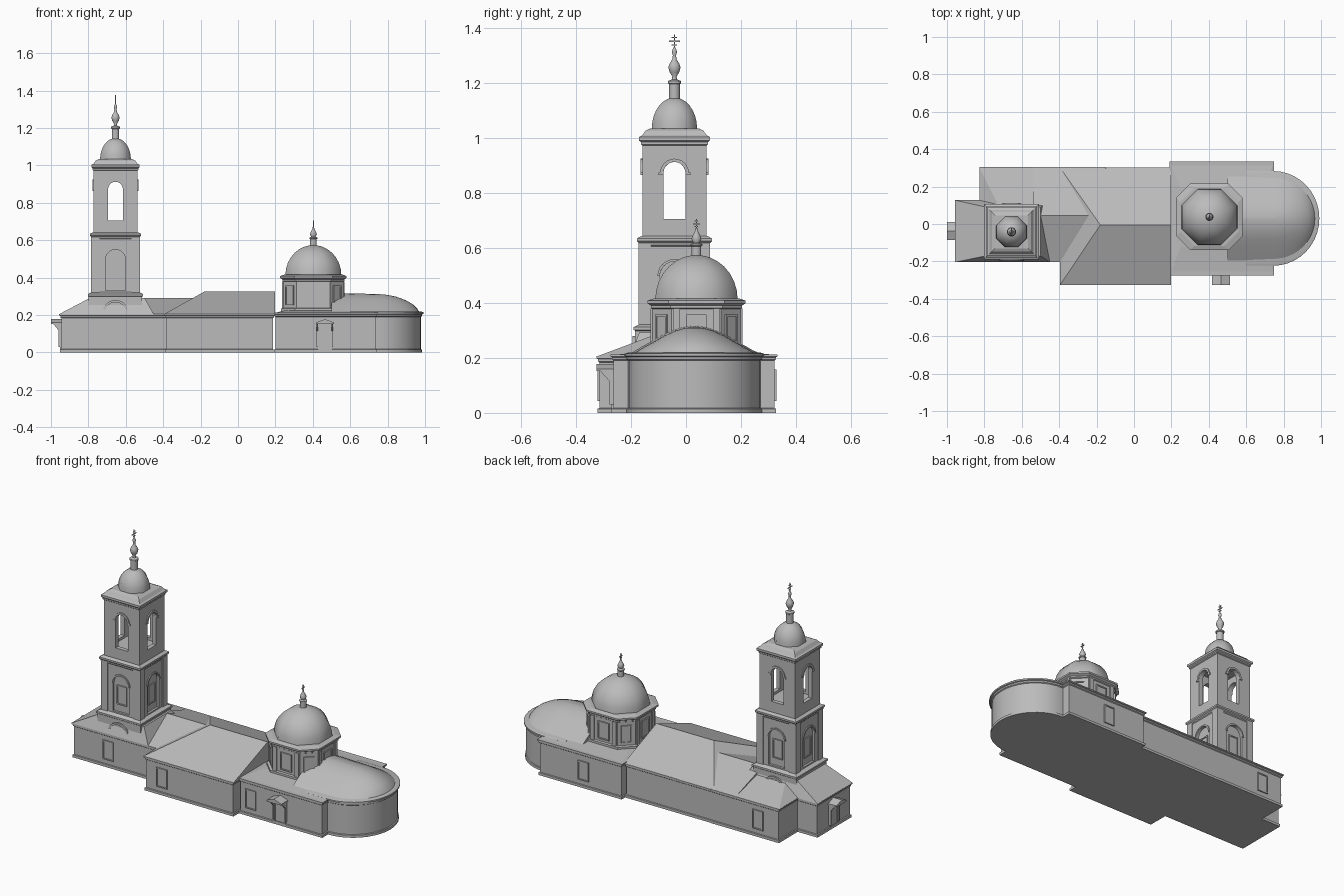
import bpy, bmesh, math
from mathutils import Matrix

if "Cube" in bpy.data.objects:
    bpy.data.objects.remove(bpy.data.objects["Cube"])

stone = bpy.data.materials.new("grey stone")
stone.diffuse_color = (0.5, 0.5, 0.5, 1)
stone.use_nodes = True
stone.node_tree.nodes["Principled BSDF"].inputs["Base Color"].default_value = stone.diffuse_color


def mesh(name, verts, faces, smooth=None):
    bm = bmesh.new()
    vs = [bm.verts.new(v) for v in verts]
    for f in faces:
        bm.faces.new([vs[i] for i in f])
    bmesh.ops.remove_doubles(bm, verts=bm.verts, dist=1e-5)
    bmesh.ops.recalc_face_normals(bm, faces=bm.faces)
    me = bpy.data.meshes.new(name)
    bm.to_mesh(me)
    bm.free()
    me.materials.append(stone)
    ob = bpy.data.objects.new(name, me)
    bpy.context.collection.objects.link(ob)
    if smooth:
        bpy.ops.object.select_all(action='DESELECT')
        ob.select_set(True)
        bpy.context.view_layer.objects.active = ob
        bpy.ops.object.shade_smooth_by_angle(angle=math.radians(smooth))
    return ob


def loft(name, rings, smooth=None):
    n = len(rings[0])
    faces = [[k * n + i, k * n + (i + 1) % n, (k + 1) * n + (i + 1) % n, (k + 1) * n + i]
             for k in range(len(rings) - 1) for i in range(n)]
    faces += [list(range(n))[::-1], [(len(rings) - 1) * n + i for i in range(n)]]
    return mesh(name, [v for r in rings for v in r], faces, smooth)


def rect(x0, x1, y0, y1, z, o=0):
    return [(x0 - o, y0 - o, z), (x1 + o, y0 - o, z), (x1 + o, y1 + o, z), (x0 - o, y1 + o, z)]


def box(name, x0, x1, y0, y1, z0, z1):
    return loft(name, [rect(x0, x1, y0, y1, z0), rect(x0, x1, y0, y1, z1)])


def steps(name, cx, cy, profile):
    # square stack with half widths and heights
    return loft(name, [rect(cx - h, cx + h, cy - h, cy + h, z) for h, z in profile])


def lathe(name, cx, cy, profile, n=16, smooth=50):
    return loft(name, [[(cx + r * math.cos((i + .5) * math.tau / n),
                         cy + r * math.sin((i + .5) * math.tau / n), z) for i in range(n)]
                       for r, z in profile], smooth)


def arch_outline(w, z0, z1, n=10):
    # half width, sill, crown
    pts = [(-w, z0), (w, z0)]
    return pts + [(w * math.cos(a), z1 - w + w * math.sin(a))
                  for a in (math.pi * i / n for i in range(n + 1))]


def side(cx, cy, q):
    # local -y faces outward, turned by q quarter turns
    return Matrix.Translation((cx, cy, 0)) @ Matrix.Rotation(q * math.pi / 2, 4, 'Z')


def panel(name, mat, outline, y0, y1):
    ob = loft(name, [[(x, y, z) for x, z in outline] for y in (y0, y1)])
    ob.data.transform(mat)
    return ob


def band(name, mat, r0, r1, zc, y0, y1, n=12):
    arc = [math.pi * i / n for i in range(n + 1)]
    pts = [(r1 * math.cos(a), zc + r1 * math.sin(a)) for a in arc]
    pts += [(r0 * math.cos(a), zc + r0 * math.sin(a)) for a in reversed(arc)]
    return panel(name, mat, pts, y0, y1)


def cut(ob, cutters):
    bpy.context.view_layer.objects.active = ob
    for c in cutters:
        m = ob.modifiers.new("cut", 'BOOLEAN')
        m.operation, m.solver, m.object = 'DIFFERENCE', 'EXACT', c
        bpy.ops.object.modifier_apply(modifier=m.name)
        bpy.data.objects.remove(c)


def window(name, mat, w, z0, z1):
    o = [(-w, z0), (w, z0), (w, z1), (-w, z1)]
    panel(name + "_pane", mat, o, -.003, .01)
    for s in (-1, 1):
        panel(name + "_jamb", mat, [(s * w, z0), (s * (w + .007), z0),
                                    (s * (w + .007), z1), (s * w, z1)], -.007, .01)
    for z in (z0 - .007, z1):
        panel(name + "_lintel", mat, [(-w - .007, z), (w + .007, z),
                                      (w + .007, z + .007), (-w - .007, z + .007)], -.007, .01)


# Walls with plinth and cornice
def walls(name, x0, x1, y0, y1, top=.205):
    prof = [(.006, 0), (.006, .015), (0, .017), (0, top - .022), (.005, top - .018),
            (.005, top - .01), (.011, top - .007), (.011, top)]
    loft(name, [rect(x0, x1, y0, y1, z, o) for o, z in prof])


walls("west_walls", -.945, -.38, -.192, .115)
walls("northwest_walls", -.815, -.525, 0, .292)
walls("nave_link_walls", -.53, -.38, -.192, .292)
walls("nave_walls", -.385, .188, -.315, .29)
walls("east_walls", .2, .738, -.264, .322, .212)

# Apse walls
AY = .03


def apse_ring(z, o):
    arc = [-math.pi / 2 + math.pi * i / 20 for i in range(21)]
    return ([(.6, AY - .24 - o, z)] +
            [(.745 + (.233 + o) * math.cos(a), AY + (.24 + o) * math.sin(a), z) for a in arc] +
            [(.6, AY + .24 + o, z)])


loft("apse_walls", [apse_ring(z, o) for z, o in
     [(0, .006), (.015, .006), (.017, 0), (.19, 0), (.194, .006), (.203, .006),
      (.206, .013), (.215, .013), (.219, .002)]], 35)

# Apse vault running back to the dome drum
rings = []
for rx, ry, z in [(.225, .225, .214), (.213, .19, .235), (.19, .15, .257), (.15, .11, .28),
                  (.10, .07, .298), (.05, .035, .308), (.005, .004, .312)]:
    arc = [-math.pi / 2 + math.pi * i / 20 for i in range(21)]
    rings.append([(.5, AY - ry, z + .006)] +
                 [(.745 + rx * math.cos(a), AY + ry * math.sin(a), z) for a in arc] +
                 [(.5, AY + ry, z + .006)])
loft("apse_roof", rings, 60)

# Roofs
loft("east_roof", [rect(.19, .749, -.275, .333, .21), rect(.25, .70, -.12, .19, .224)])
loft("west_roof", [rect(-.957, -.45, -.204, .127, .204), rect(-.79, -.5, -.17, .09, .292)])
loft("northwest_roof", [rect(-.827, -.513, 0, .304, .204), rect(-.72, -.53, .05, .09, .262)])


def ridge_roof(name, x0, x1, y0, y1, z0, rx0, rx1, ry, z1):
    mesh(name, rect(x0, x1, y0, y1, z0) + [(rx0, ry, z1), (rx1, ry, z1)],
         [(0, 1, 5, 4), (1, 2, 5), (2, 3, 4, 5), (3, 0, 4), (3, 2, 1, 0)])


ridge_roof("link_roof", -.54, -.15, -.204, .304, .204, -.54, -.2, .045, .29)
ridge_roof("nave_roof", -.396, .199, -.327, .302, .204, -.18, .199, -.005, .325)

# Dome drum, dome and finial
DX, DY = .403, .038


def octagon(h, e, z):
    p = [(h, -e), (h, e), (e, h), (-e, h), (-h, e), (-h, -e), (-e, -h), (e, -h)]
    return [(DX + x, DY + y, z) for x, y in p]


loft("dome_drum", [octagon(h, e, z) for h, e, z in
     [(.172, .098, .2), (.172, .098, .235), (.16, .09, .238), (.16, .09, .378), (.166, .094, .382),
      (.166, .094, .39), (.178, .102, .398), (.178, .102, .408), (.155, .08, .416)]])
for q in range(4):
    m = side(DX, DY, q) @ Matrix.Translation((0, -.16, 0))
    window("drum_window", m, .03, .26, .35)
    for s in (-1, 1):
        panel("drum_pilaster", m, [(s * .06, .235), (s * .085, .235), (s * .085, .38),
                                   (s * .06, .38)], -.007, .01)
    d = (Matrix.Translation((DX, DY, 0)) @ Matrix.Rotation((q + .5) * math.pi / 2, 4, 'Z')
         @ Matrix.Translation((0, -.177, 0)))
    window("drum_window", d, .022, .26, .35)


def dome(name, cx, cy, r, z0, h):
    prof = [(r * math.cos(a), z0 + h * math.sin(a)) for a in
            (math.radians(t) for t in (0, 12, 24, 36, 48, 60, 72, 84))]
    lathe(name, cx, cy, prof, 8, 60)


dome("main_dome", DX, DY, .162, .412, .162)


def cross(name, cx, cy, z0, z1, arm):
    w = .0022
    h = z1 - z0
    box(name + "_post", cx - w, cx + w, cy - w, cy + w, z0, z1)
    for t, a in ((.55, arm), (.8, arm * .5), (.3, arm * .5)):
        z = z0 + h * t
        box(name + "_arm", cx - w, cx + w, cy - a, cy + a, z - w, z + w)


lathe("main_finial", DX, DY, [(.018, .565), (.018, .605), (.022, .608), (.022, .613), (.012, .618),
      (.019, .632), (.014, .645), (.006, .66), (.003, .672)], 12)
cross("main_cross", DX, DY, .665, .705, .013)

# Bell tower
TX, TY = -.655, -.042
steps("tower_pedestal", TX, TY, [(.152, .2), (.143, .235), (.143, .298), (.148, .302), (.148, .312),
                                 (.128, .322)])
lower = steps("tower_lower", TX, TY, [(.125, .31), (.125, .605), (.13, .61), (.13, .618), (.136, .624),
                                      (.136, .634), (.122, .642)])
upper = steps("tower_upper", TX, TY, [(.117, .638), (.117, .972), (.122, .976), (.122, .984),
                                      (.129, .99), (.129, 1.003), (.118, 1.008), (.105, 1.026),
                                      (.088, 1.034)])
cut(lower, [panel("niche", side(TX, TY, q), arch_outline(.053, .33, .55), -.2, -.112) for q in range(4)])
cut(upper, [box("chamber", TX - .092, TX + .092, TY - .092, TY + .092, .69, .95)] +
    [panel("opening", side(TX, TY, q), arch_outline(.04, .705, .912), -.2, .2) for q in range(2)])
for q in range(4):
    m = side(TX, TY, q)
    window("tower_window", m @ Matrix.Translation((0, -.112, 0)), .025, .38, .48)
    band("niche_arch", m, .053, .062, .497, -.131, -.12)
    band("opening_arch", m, .04, .052, .872, -.123, -.112)
    band("pedestal_arch", m, .058, .07, .21, -.152, -.135)
    for s in (-1, 1):
        panel("lower_pilaster", m, [(s * .085, .315), (s * .128, .315), (s * .128, .61),
                                    (s * .085, .61)], -.13, -.12)
        panel("impost", m, [(s * .04, .864), (s * .058, .864), (s * .058, .874),
                            (s * .04, .874)], -.123, -.112)

# Tower dome, finial and cross
dome("tower_dome", TX, TY, .089, 1.034, .112)
lathe("tower_finial", TX, TY, [(.02, 1.135), (.02, 1.195), (.025, 1.198), (.025, 1.206), (.01, 1.212),
      (.008, 1.222), (.018, 1.238), (.023, 1.255), (.019, 1.268), (.008, 1.285), (.006, 1.3),
      (.01, 1.312), (.006, 1.323), (.002, 1.33)], 12)
cross("tower_cross", TX, TY, 1.32, 1.376, .02)

# Wall windows: x, y, quarter turns
for x, y, q in [(-.72, -.192, 0), (-.28, -.315, 0), (.27, -.264, 0), (-.68, .292, 2),
                (.45, .322, 2)]:
    window("wall_window", side(x, y, q), .028, .05, .15)


# Porches: door, gabled canopy, posts
def porch(mat, depth):
    window("porch_door", mat, .03, .02, .13)
    panel("porch_canopy", mat, [(-.048, .152), (.048, .152), (.048, .16), (0, .178), (-.048, .16)],
          -depth, .01)
    for s in (-1, 1):
        panel("porch_bracket", mat, [(s * .036, .03), (s * .044, .03), (s * .044, .155),
                                     (s * .036, .155)], -.014, .01)
        b = mesh("porch_strut", [(s * x, y, z) for x in (.036, .044) for y, z in
                 ((0, .1), (-depth * .8, .154), (0, .154))],
                 [(0, 1, 2), (3, 5, 4), (0, 3, 4, 1), (1, 4, 5, 2), (2, 5, 3, 0)])
        b.data.transform(mat)


porch(side(-.945, -.037, 3), .055)
porch(side(.465, -.264, 0), .062)
